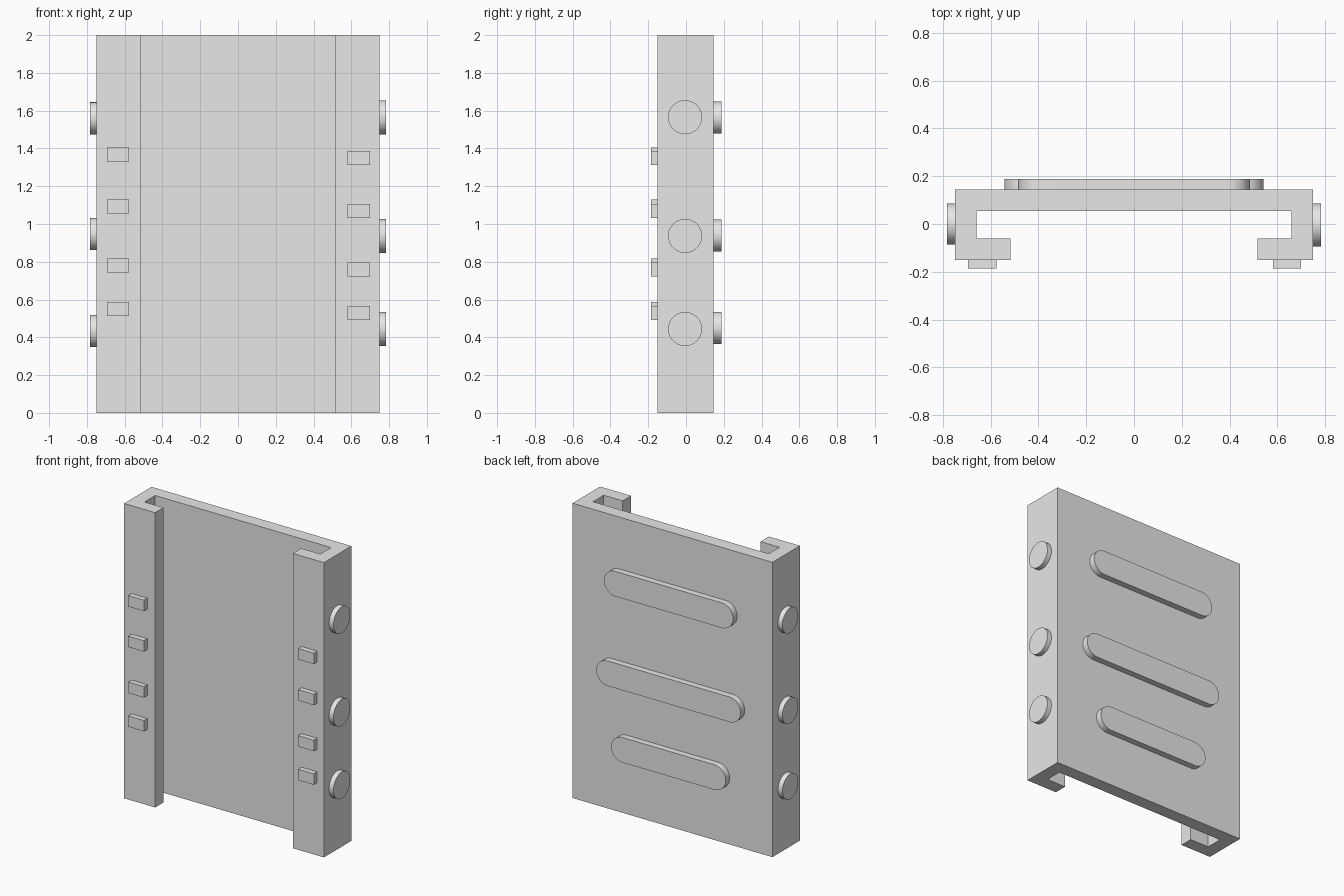
import bpy, bmesh, math
from mathutils import Vector

if "Cube" in bpy.data.objects:
    bpy.data.objects.remove(bpy.data.objects["Cube"])

grey = bpy.data.materials.new("light_grey")
grey.diffuse_color = (0.8, 0.8, 0.8, 1)
grey.use_nodes = True
grey.node_tree.nodes["Principled BSDF"].inputs["Base Color"].default_value = grey.diffuse_color


def extrude_outline(name, points, offset, smooth=False):
    """Solid made by sweeping a flat outline along an offset."""
    bm = bmesh.new()
    face = bm.faces.new([bm.verts.new(p) for p in points])
    result = bmesh.ops.extrude_face_region(bm, geom=[face], use_keep_orig=True)
    moved = [v for v in result["geom"] if isinstance(v, bmesh.types.BMVert)]
    bmesh.ops.translate(bm, verts=moved, vec=Vector(offset))
    bmesh.ops.recalc_face_normals(bm, faces=bm.faces[:])
    mesh = bpy.data.meshes.new(name)
    bm.to_mesh(mesh)
    bm.free()
    mesh.materials.append(grey)
    obj = bpy.data.objects.new(name, mesh)
    bpy.context.collection.objects.link(obj)
    if smooth:
        bpy.ops.object.select_all(action='DESELECT')
        obj.select_set(True)
        bpy.context.view_layer.objects.active = obj
        bpy.ops.object.shade_smooth_by_angle(angle=math.radians(30))
    return obj


def arc(radius, start, end, steps):
    for i in range(steps + 1):
        a = start + (end - start) * i / steps
        yield radius * math.cos(a), radius * math.sin(a)


# Channel-shaped body: back plate, side walls and inward front lips
half = [(0.75, 0.145), (0.75, -0.15), (0.517, -0.15),
        (0.517, -0.06), (0.66, -0.06), (0.66, 0.055)]
profile = half + [(-x, y) for x, y in reversed(half)]
extrude_outline("channel_body", [(x, y, 0) for x, y in profile], (0, 0, 2))

# Rounded bars on the back
R = 0.085
for i, (z, half_len) in enumerate([(1.563, 0.485), (0.94, 0.542), (0.45, 0.43)]):
    c = half_len - R
    outline = [(c + x, 0.145, z + h) for x, h in arc(R, -math.pi / 2, math.pi / 2, 24)]
    outline += [(-c + x, 0.145, z + h) for x, h in arc(R, math.pi / 2, 1.5 * math.pi, 24)]
    extrude_outline(f"back_bar_{i + 1}", outline, (0, 0.043, 0), True)

# Round buttons on the sides
for side, name, radius, y0, heights in [
        (-1, "left", 0.085, 0.0, (1.56, 0.947, 0.433)),
        (1, "right", 0.09, -0.005, (1.565, 0.937, 0.444))]:
    for i, z in enumerate(heights):
        ring = [(side * 0.75, y0 + y, z + h)
                for y, h in list(arc(radius, 0, 2 * math.pi, 48))[:-1]]
        extrude_outline(f"{name}_button_{i + 1}", ring, (side * 0.033, 0, 0), True)

# Small rectangular tabs on the front lips
for name, x, heights in [
        ("left", -0.635, (1.367, 1.092, 0.78, 0.551)),
        ("right", 0.64, (1.349, 1.07, 0.758, 0.53))]:
    for i, z in enumerate(heights):
        rect = [(x + a * 0.059, -0.15, z + b * 0.037)
                for a, b in [(-1, -1), (1, -1), (1, 1), (-1, 1)]]
        extrude_outline(f"{name}_tab_{i + 1}", rect, (0, -0.036, 0))
